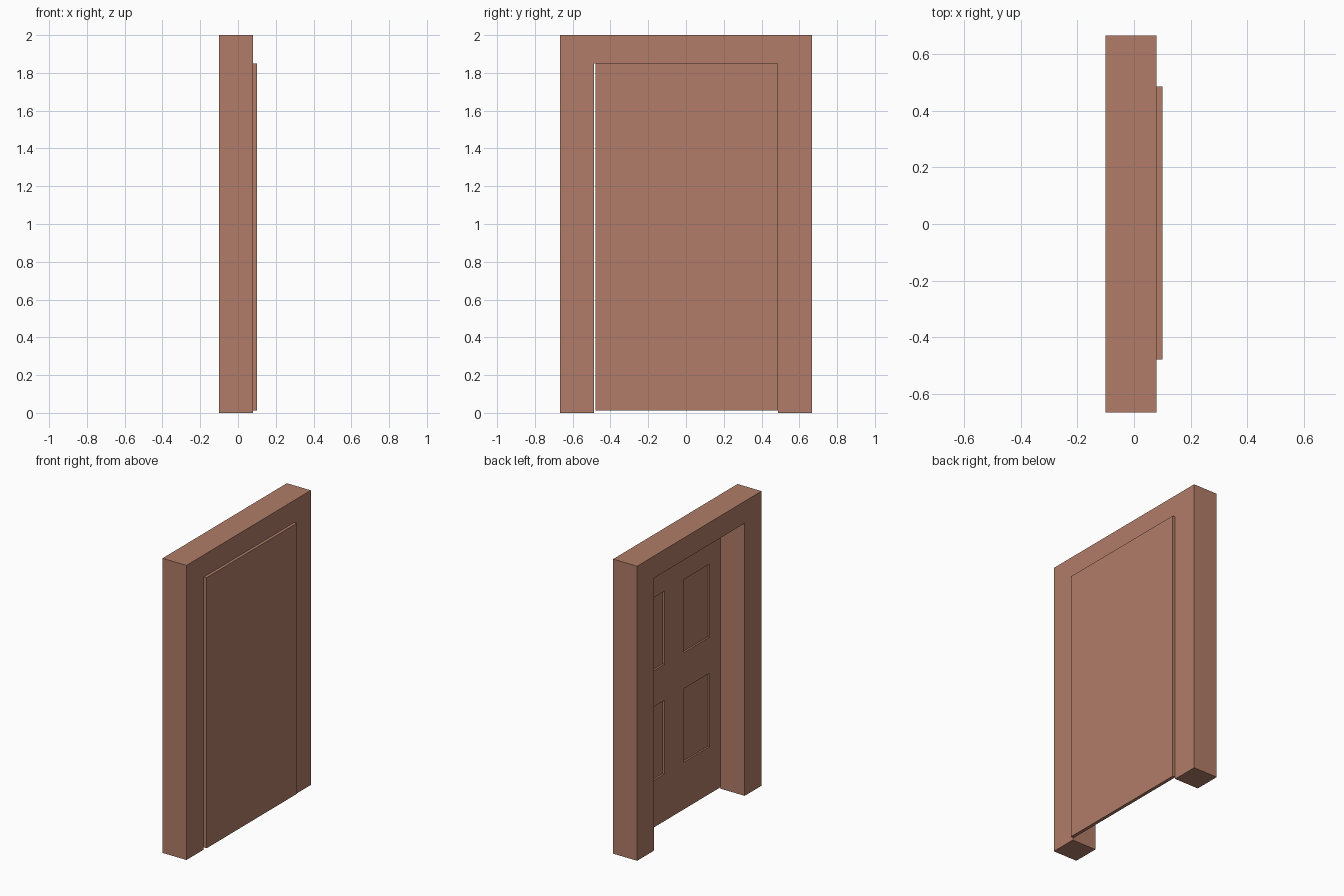
import bpy, bmesh
from mathutils import Vector

if "Cube" in bpy.data.objects:
    bpy.data.objects.remove(bpy.data.objects["Cube"])

wood = bpy.data.materials.new("reddish_brown_wood")
wood.diffuse_color = (0.44, 0.203, 0.138, 1)
wood.use_nodes = True
wood.node_tree.nodes["Principled BSDF"].inputs["Base Color"].default_value = wood.diffuse_color


def finish(bm, name):
    bmesh.ops.recalc_face_normals(bm, faces=bm.faces)
    mesh = bpy.data.meshes.new(name)
    bm.to_mesh(mesh)
    bm.free()
    mesh.materials.append(wood)
    obj = bpy.data.objects.new(name, mesh)
    bpy.context.collection.objects.link(obj)
    return obj


# Door frame: U-shaped profile in the y-z plane, extruded along x
W, H, OW, OH = 0.667, 2.0, 0.487, 1.85
profile = [(-W, 0), (-W, H), (W, H), (W, 0), (OW, 0), (OW, OH), (-OW, OH), (-OW, 0)]
bm = bmesh.new()
face = bm.faces.new([bm.verts.new((-0.10, y, z)) for y, z in profile])
ext = bmesh.ops.extrude_face_region(bm, geom=[face], use_keep_orig=True)
bmesh.ops.translate(bm, vec=(0.18, 0, 0),
                    verts=[g for g in ext["geom"] if isinstance(g, bmesh.types.BMVert)])
finish(bm, "door_frame")

# Door leaf: thin slab with four recessed panels on the inner (-x) side
X0, X1, Y0, Y1, Z0, Z1 = 0.078, 0.10, -0.479, 0.487, 0.013, 1.85
Y_PANELS = [(-0.362, -0.083), (0.121, 0.400)]
Z_PANELS = [(0.333, 0.832), (1.077, 1.573)]
bm = bmesh.new()
bmesh.ops.create_cube(bm, size=1)
for v in bm.verts:
    v.co = Vector((X1 if v.co.x > 0 else X0, Y1 if v.co.y > 0 else Y0, Z1 if v.co.z > 0 else Z0))
for axis, spans in ((Vector((0, 1, 0)), Y_PANELS), (Vector((0, 0, 1)), Z_PANELS)):
    for span in spans:
        for c in span:
            bmesh.ops.bisect_plane(bm, geom=bm.verts[:] + bm.edges[:] + bm.faces[:],
                                   plane_co=axis * c, plane_no=axis)


def in_spans(value, spans):
    return any(a < value < b for a, b in spans)


panels = []
for f in bm.faces:
    c = f.calc_center_median()
    if c.x < X0 + 0.001 and in_spans(c.y, Y_PANELS) and in_spans(c.z, Z_PANELS):
        panels.append(f)
new = bmesh.ops.extrude_discrete_faces(bm, faces=panels)["faces"]
for f in new:
    bmesh.ops.translate(bm, vec=(0.012, 0, 0), verts=f.verts[:])
finish(bm, "door_leaf")
